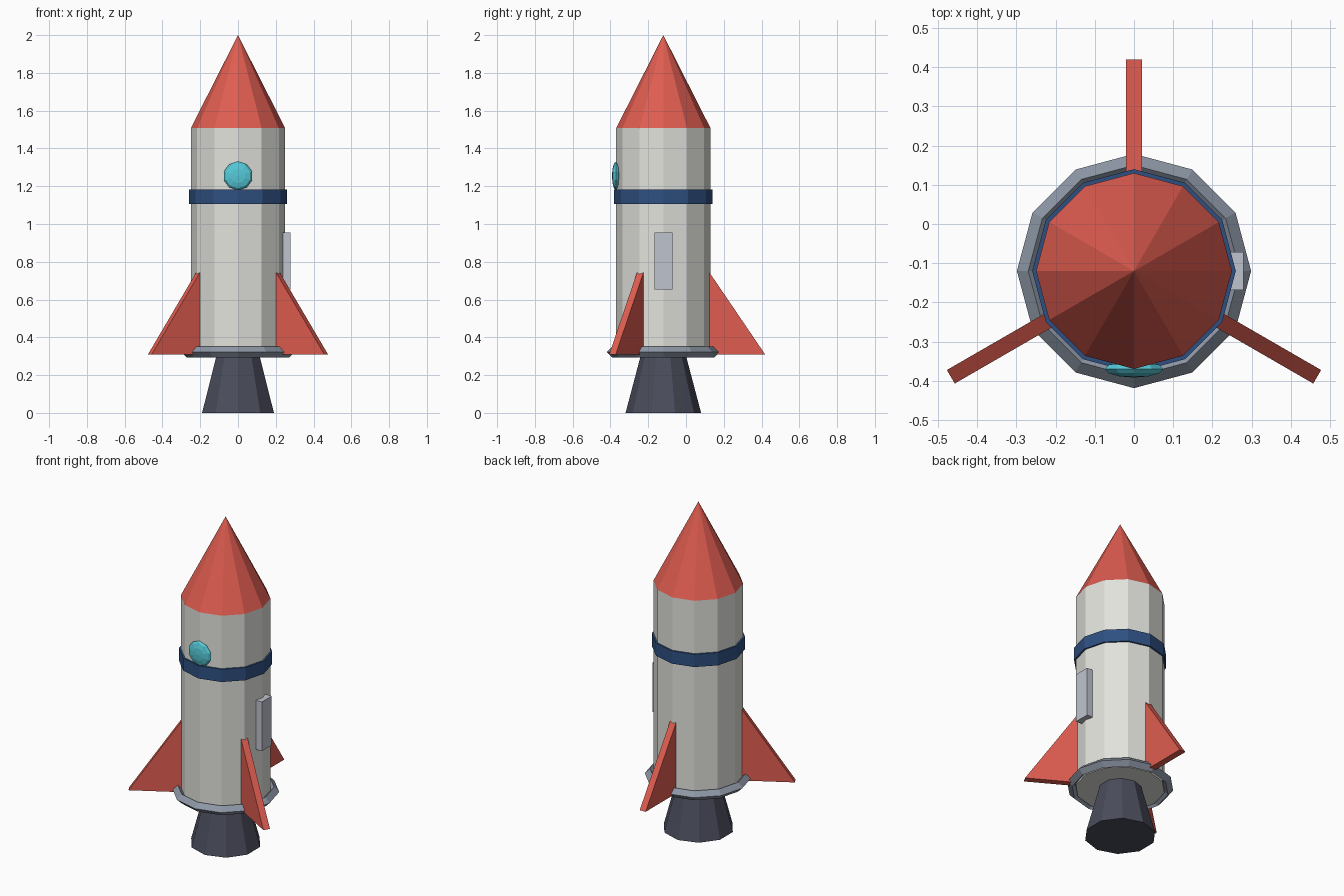
import bpy, bmesh, math
from mathutils import Matrix, Vector

if "Cube" in bpy.data.objects:
    bpy.data.objects.remove(bpy.data.objects["Cube"])

AXIS_Y = -0.12  # rocket axis sits forward of the origin


def material(name, rgb):
    m = bpy.data.materials.new(name)
    m.diffuse_color = (*rgb, 1.0)
    m.use_nodes = True
    m.node_tree.nodes["Principled BSDF"].inputs["Base Color"].default_value = m.diffuse_color
    return m


RED = material("red paint", (0.74, 0.108, 0.08))
WHITE = material("off white hull", (0.76, 0.76, 0.72))
NAVY = material("navy blue", (0.028, 0.08, 0.22))
TEAL = material("teal glass", (0.09, 0.58, 0.68))
STEEL = material("steel grey", (0.27, 0.31, 0.38))
PALE = material("pale grey", (0.52, 0.55, 0.62))
DARK = material("dark charcoal", (0.068, 0.073, 0.105))


def finish(name, mat):
    ob = bpy.context.object
    ob.name = name
    ob.data.materials.append(mat)
    return ob


def frustum(name, mat, sides, r1, r2, z1, z2):
    bpy.ops.mesh.primitive_cone_add(vertices=sides, radius1=r1, radius2=r2,
                                    depth=z2 - z1, location=(0, AXIS_Y, (z1 + z2) / 2))
    return finish(name, mat)


# Main stack
frustum("nozzle", DARK, 10, 0.20, 0.12, 0.0, 0.302)
frustum("hull", WHITE, 12, 0.25, 0.25, 0.302, 1.507)
frustum("nose_cone", RED, 12, 0.25, 0.0, 1.507, 2.0)
frustum("stripe_band", NAVY, 12, 0.26, 0.26, 1.105, 1.183)

# Collar round the base
bpy.ops.mesh.primitive_torus_add(major_segments=12, minor_segments=4, major_radius=0.27,
                                 minor_radius=0.029, location=(0, AXIS_Y, 0.322))
finish("base_collar", STEEL)

# Porthole: flattened faceted dome on the front
bpy.ops.mesh.primitive_uv_sphere_add(segments=10, ring_count=6, radius=1,
                                     location=(0, -0.37, 1.255),
                                     rotation=(math.pi / 2, 0, 0))
finish("porthole", TEAL).scale = (0.078, 0.076, 0.022)

# Hatch on the right side
bpy.ops.mesh.primitive_cube_add(size=1, location=(0.259, AXIS_Y, 0.804))
finish("hatch", PALE).scale = (0.04, 0.096, 0.302)


# Three triangular fins, 120 degrees apart
def fin(name, angle):
    bm = bmesh.new()
    outline = [(0.235, 0.308), (0.54, 0.308), (0.235, 0.757)]
    face = bm.faces.new([bm.verts.new((r, -0.02, z)) for r, z in outline])
    side = bmesh.ops.extrude_face_region(bm, geom=[face])["geom"]
    bmesh.ops.translate(bm, vec=Vector((0, 0.04, 0)),
                        verts=[v for v in side if isinstance(v, bmesh.types.BMVert)])
    bmesh.ops.recalc_face_normals(bm, faces=bm.faces)
    bm.transform(Matrix.Translation((0, AXIS_Y, 0)) @ Matrix.Rotation(angle, 4, "Z"))
    mesh = bpy.data.meshes.new(name)
    bm.to_mesh(mesh)
    bm.free()
    mesh.materials.append(RED)
    bpy.context.collection.objects.link(bpy.data.objects.new(name, mesh))


for label, degrees in (("back", 90), ("left", 210), ("right", 330)):
    fin(label + "_fin", math.radians(degrees))
